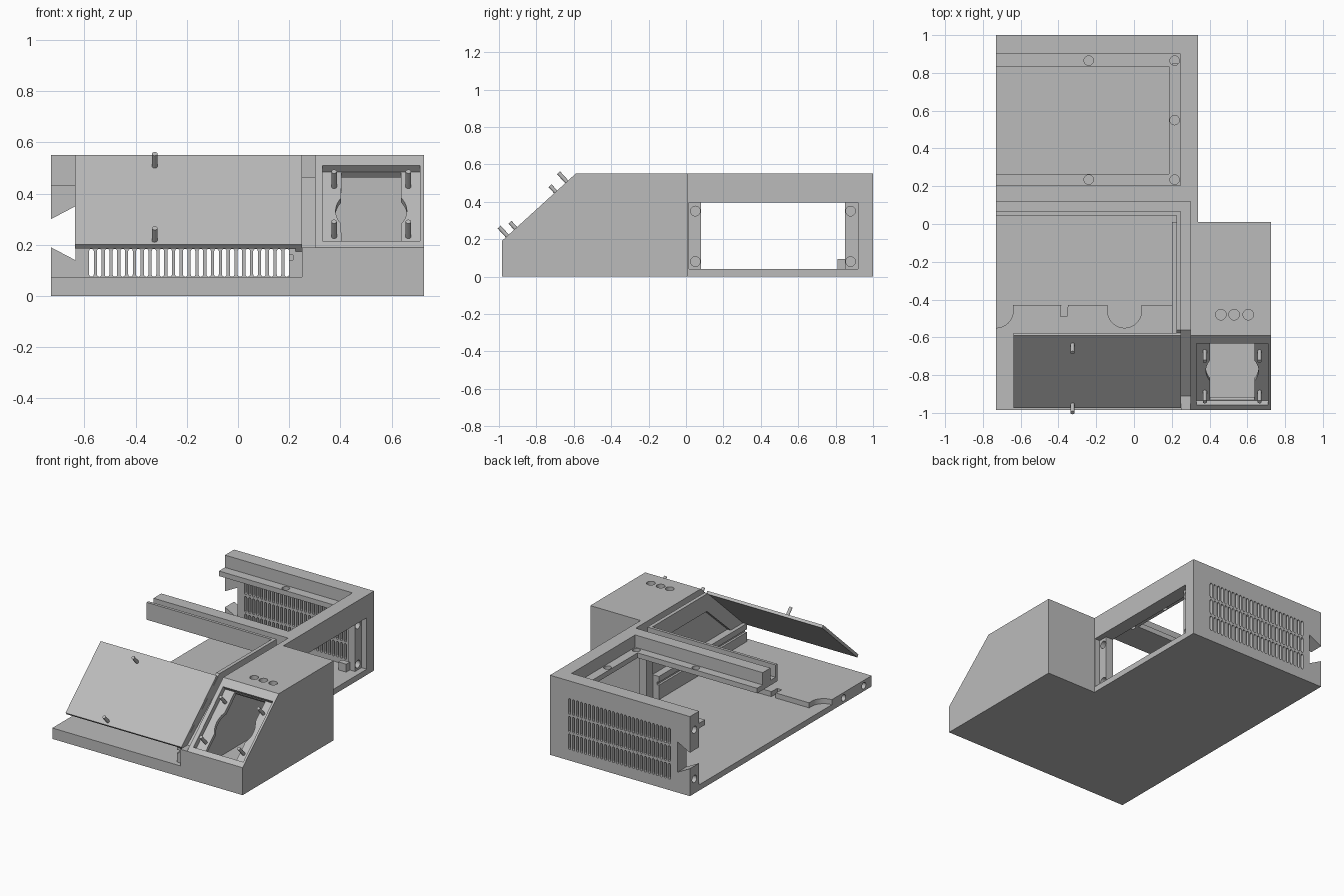
import bpy, bmesh, math
from mathutils import Matrix, Vector

if "Cube" in bpy.data.objects:
    bpy.data.objects.remove(bpy.data.objects["Cube"])

mat = bpy.data.materials.new("plain_grey")
mat.diffuse_color = (0.5, 0.5, 0.5, 1)
mat.use_nodes = True
mat.node_tree.nodes["Principled BSDF"].inputs["Base Color"].default_value = mat.diffuse_color

# sloped front frame: local x across, y up the slope, z outwards
SL = Vector((0, 0.395, 0.36)).normalized()
NR = Vector((1, 0, 0)).cross(SL)
SLOPE = Matrix(((1, 0, 0, 0), (0, SL.y, NR.y, -0.985), (0, SL.z, NR.z, 0.19), (0, 0, 0, 1)))


def add_prism(bm, pts, axis, a, b, m=None):
    """Extrude a 2D outline along an axis from a to b."""
    def place(p, h):
        v = {'x': (h, p[0], p[1]), 'y': (p[0], h, p[1]), 'z': (p[0], p[1], h)}[axis]
        return m @ Vector(v) if m else Vector(v)
    lo = [bm.verts.new(place(p, a)) for p in pts]
    hi = [bm.verts.new(place(p, b)) for p in pts]
    n = len(pts)
    bm.faces.new(lo)
    bm.faces.new(hi[::-1])
    for i in range(n):
        j = (i + 1) % n
        bm.faces.new((lo[i], hi[i], hi[j], lo[j]))


def rect(x0, x1, y0, y1):
    return [(x0, y0), (x1, y0), (x1, y1), (x0, y1)]


def arc(cx, cy, r, a0, a1, n):
    return [(cx + r * math.cos(math.radians(a0 + (a1 - a0) * i / n)),
             cy + r * math.sin(math.radians(a0 + (a1 - a0) * i / n))) for i in range(n + 1)]


def disc(cx, cy, r, n=24):
    return arc(cx, cy, r, 0, 360, n)[:-1]


def make(name, *prisms):
    bm = bmesh.new()
    for p in prisms:
        add_prism(bm, *p)
    bmesh.ops.recalc_face_normals(bm, faces=bm.faces)
    me = bpy.data.meshes.new(name)
    bm.to_mesh(me)
    bm.free()
    me.materials.append(mat)
    ob = bpy.data.objects.new(name, me)
    bpy.context.collection.objects.link(ob)
    return ob


def cut(ob, *prisms):
    """Subtract prisms from an object and bake the result."""
    tool = make("cutter", *prisms)
    mod = ob.modifiers.new("cut", 'BOOLEAN')
    mod.operation, mod.solver, mod.object = 'DIFFERENCE', 'EXACT', tool
    mod.use_self = True
    bpy.context.view_layer.update()
    dg = bpy.context.evaluated_depsgraph_get()
    me = bpy.data.meshes.new_from_object(ob.evaluated_get(dg))
    ob.modifiers.clear()
    ob.data = me
    bpy.data.objects.remove(tool)


# floor slab with joining holes in its open edge
floor = make("floor", ([(-.73, -.985), (.30, -.985), (.30, .01), (.245, .01), (.245, 1), (-.73, 1)], 'z', 0, .04))

# raised front ledge with round and key-shaped cutouts
ledge = ([(-.73, -.985), (.25, -.985), (.25, -.43)] + arc(-.05, -.46, .09, 0, -180, 16)
         + [(-.14, -.43), (-.35, -.43), (-.355, -.49), (-.39, -.49), (-.385, -.43), (-.64, -.43)]
         + arc(-.73, -.46, .09, 0, -90, 8))
ledge.insert(3, (.04, -.43))
front_ledge = make("front_ledge", (ledge, 'z', .04, .075))
for ob in (floor, front_ledge):
    cut(ob, *[(disc(y, .0375, .022), 'x', -.8, -.6) for y in (-.68, -.9)])

# rear wall: three rows of vents, dovetail notch, joining holes
rear_wall = make("rear_wall", (rect(-.73, .245, .9, 1), 'y', 0, 0))
bpy.data.objects.remove(rear_wall)
rear_wall = make("rear_wall", (rect(-.73, .245, .04, .55), 'y', .9, 1))
slots = []
for row in range(3):
    z0 = .075 + row * .122
    for i in range(26):
        x = -.572 + i * .0305
        slots.append((arc(x, z0 + .1, .009, 0, 180, 6) + arc(x, z0 + .009, .009, 180, 360, 6), 'y', .8, 1.1))
cut(rear_wall, *slots)
cut(rear_wall, ([(-.74, .195), (-.73, .19), (-.635, .14), (-.635, .35), (-.73, .30), (-.74, .295)], 'y', .8, 1.1))
cut(rear_wall, *[(disc(.95, z, .025), 'x', -.8, -.66) for z in (.1, .44)])

# right wall with recessed window and screw holes
side_wall = make("side_wall", (rect(.01, 1, 0, .55), 'x', .245, .34))
cut(side_wall, (rect(.015, .92, .04, .395), 'x', .30, .4))
cut(side_wall, (rect(.08, .85, .04, .395), 'x', .2, .4))
cut(side_wall, (rect(0, .12, .465, .6), 'x', .2, .30))
cut(side_wall, *[(disc(y, z, .026), 'x', .265, .4) for y in (.05, .88) for z in (.08, .35)])
make("window_block", (rect(.81, .85, .04, .095), 'x', .20, .26))

# cover ledge along the rear and right of the back opening
cover_ledge = make("cover_ledge", ([(-.73, .835), (.185, .835), (.185, .265), (.245, .265), (.245, .9), (-.73, .9)],
                                   'z', .43, .465))
cut(cover_ledge, *[(disc(x, y, .025), 'z', .3, .6) for x, y in ((-.24, .865), (.215, .865), (.215, .55))])

# grooved cross beam
cross_beam = make("cross_beam", ([(.045, .43), (.045, .55), (.065, .55), (.065, .465), (.12, .465), (.12, .55),
                                  (.205, .55), (.205, .465), (.265, .465), (.265, .43)], 'x', -.73, .245))
cut(cross_beam, *[(disc(x, .235, .025), 'z', .3, .6) for x in (-.24, .215)])

# partition, its groove lip and the low guide rail
make("partition", ([(-.985, .04), (-.985, .19), (-.91, .19), (-.56, .465), (.01, .465), (.01, .04)], 'x', .25, .30))
make("groove_lip", ([(-.96, .185), (-.58, .53), (-.56, .55), (.065, .55), (.065, .43), (-.55, .43), (-.9, .12)],
                    'x', .225, .25))
make("guide_rail", ([(.20, .04), (.20, .14), (.215, .14), (.215, .16), (.20, .16), (.20, .2), (.25, .2), (.25, .04)],
                    'y', -.95, .01))

# right housing: hollow wedge box with sloped bezel and three button holes
housing = make("housing", ([(-.985, 0), (-.985, .19), (-.59, .55), (.01, .55), (.01, 0)], 'x', .30, .725))
cut(housing, ([(-.945, .04), (-.945, .15), (-.575, .48), (-.55, .51), (-.03, .51), (-.03, .04)], 'x', .33, .695))
cut(housing, (rect(.33, .71, .037, .475), 'z', -.035, .1, SLOPE))
bulge = math.degrees(math.asin(.075 / .139))
opening = ([(.403, .04), (.637, .04)] + arc(.52, .25, .139, -bulge, bulge, 10) + [(.637, .472), (.403, .472)]
           + arc(.52, .25, .139, 180 - bulge, 180 + bulge, 10))
cut(housing, (opening, 'z', -.09, .1, SLOPE))
cut(housing, *[(disc(x, -.48, .028), 'z', .45, .6) for x in (.46, .53, .605)])

# sloped front panel and pins
make("front_panel", (rect(-.637, .25, .015, .534), 'z', -.02, 0, SLOPE))
pins = [(-.325, .04, -.01, .065), (-.325, .47, -.01, .065)]
pins += [(x, u, -.04, .045) for x in (.375, .665) for u in (.10, .39)]
pin_set = make("pins", *[(disc(x, u, .011, 16), 'z', a, b, SLOPE) for x, u, a, b in pins])

# crisp edges, smooth round parts
for ob in bpy.context.scene.objects:
    ob.select_set(True)
    bpy.context.view_layer.objects.active = ob
bpy.ops.object.shade_smooth_by_angle(angle=math.radians(30))
